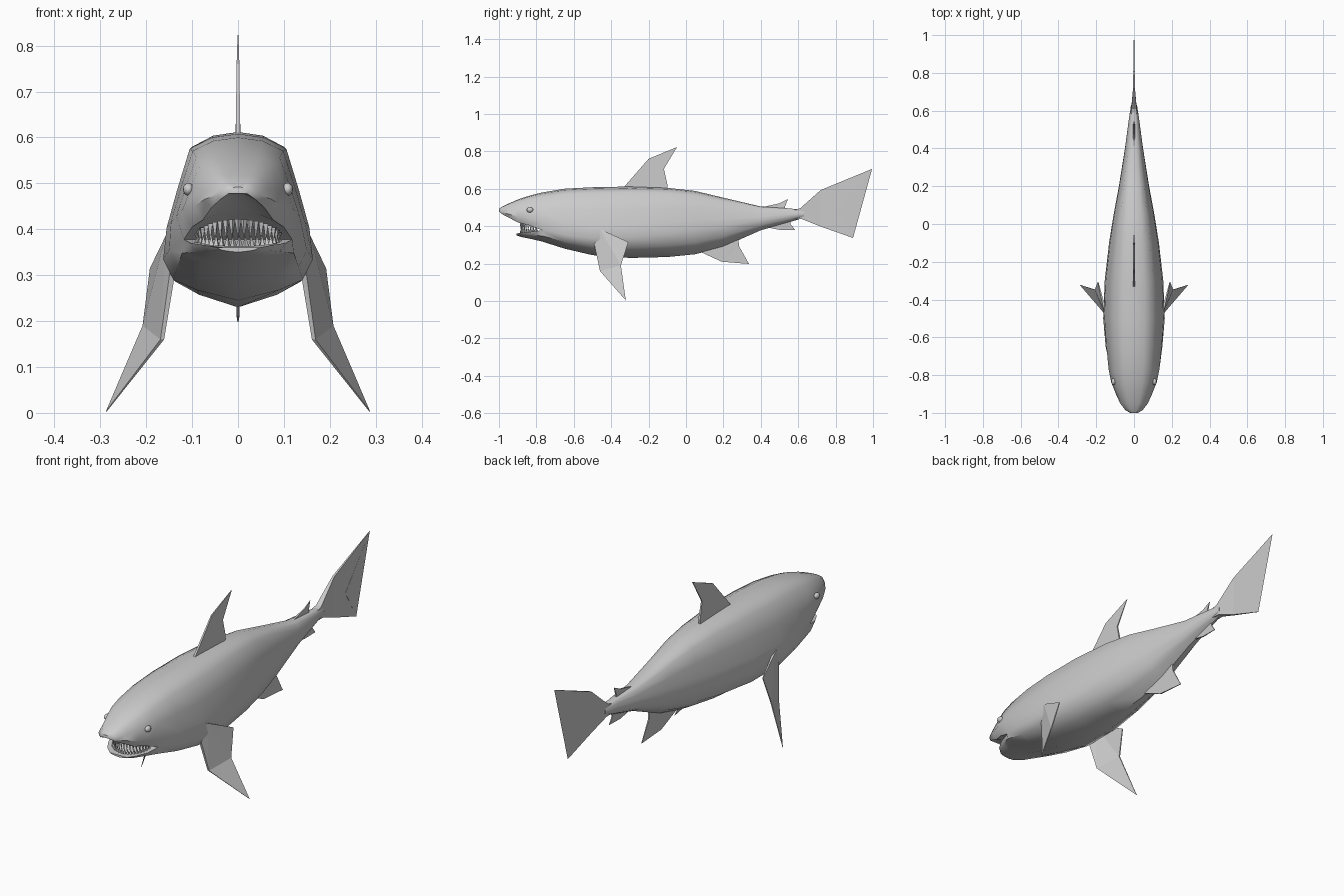
import bpy, bmesh, math
from mathutils import Vector, Matrix

if "Cube" in bpy.data.objects:
    bpy.data.objects.remove(bpy.data.objects["Cube"])

grey = bpy.data.materials.new("shark_grey")
grey.diffuse_color = (0.6, 0.6, 0.6, 1)
grey.use_nodes = True
grey.node_tree.nodes["Principled BSDF"].inputs["Base Color"].default_value = grey.diffuse_color


def finish(bm, name, angle=None):
    bmesh.ops.remove_doubles(bm, verts=bm.verts, dist=0.0002)
    bmesh.ops.recalc_face_normals(bm, faces=bm.faces)
    me = bpy.data.meshes.new(name)
    bm.to_mesh(me)
    bm.free()
    me.materials.append(grey)
    ob = bpy.data.objects.new(name, me)
    bpy.context.collection.objects.link(ob)
    if angle:
        bpy.ops.object.select_all(action='DESELECT')
        ob.select_set(True)
        bpy.context.view_layer.objects.active = ob
        bpy.ops.object.shade_smooth_by_angle(angle=math.radians(angle))
    return ob


# Half cross-section: upper flank (above the lip line) and belly (below it)
UPPER = [(0, 1), (.35, .97), (.65, .88), (.82, .55), (.96, .25)]
LOWER = [(.87, .5), (.55, .25), (0, 0)]


def flank(top, mid, w, wm):
    return [(x * w, mid + h * (top - mid)) for x, h in UPPER] + [(wm, mid)]


def belly(mid, bot, w):
    return [(x * w, bot + h * (mid - bot)) for x, h in LOWER]


def loft(bm, sections, cap_end):
    rings = []
    for y, half in sections:
        ring = half + [(-x, z) for x, z in half[-2:0:-1]]
        rings.append([bm.verts.new((x, y, z)) for x, z in ring])
    for a, b in zip(rings, rings[1:]):
        n = len(a)
        for i in range(n):
            j = (i + 1) % n
            bm.faces.new((a[i], a[j], b[j], b[i]))
    if cap_end:
        bm.faces.new(rings[-1])


# Trunk: y, top, side line, bottom, half width, half width at side line
trunk = [(-.77, .58, .378, .318, .14, .118), (-.65, .6, .355, .28, .152, .15),
         (-.5, .608, .335, .245, .162, .163), (-.3, .612, .34, .23, .155, .155),
         (-.1, .605, .36, .235, .132, .132), (.05, .588, .38, .25, .108, .108),
         (.2, .552, .4, .29, .08, .08), (.4, .505, .43, .378, .048, .048),
         (.55, .495, .455, .42, .028, .028), (.63, .487, .463, .445, .016, .016)]
# Snout: y, top, lip, half width, lip half width
snout = [(-.77, .58, .378, .14, .118), (-.84, .562, .405, .125, .1),
         (-.9, .542, .42, .1, .077), (-.95, .52, .447, .076, .058),
         (-.985, .503, .465, .048, .038), (-1, .492, .478, .022, .02)]
# Jaw: y, lip, bottom, half width, lip half width
jaw = [(-.77, .378, .318, .14, .118), (-.83, .37, .332, .104, .104),
       (-.88, .366, .342, .074, .076), (-.905, .36, .35, .042, .045)]

bm = bmesh.new()
loft(bm, [(y, flank(t, m, w, wm) + belly(m, b, w)) for y, t, m, b, w, wm in trunk], True)
loft(bm, [(y, flank(t, l, w, wl) + [(.6 * wl, l + d), (0, l + d)])
          for i, (y, t, l, w, wl) in enumerate(snout) for d in [0 if i in (0, 5) else .012]], True)
loft(bm, [(y, [(0, l - d), (.6 * wl, l - d), (wl, l)] + belly(l, b, w))
          for i, (y, l, b, w, wl) in enumerate(jaw) for d in [0 if i in (0, 3) else .006]], True)
finish(bm, "body", 50)


def fin(name, pts):
    """Thin blade from (position, half thickness) pairs, thick along x."""
    bm = bmesh.new()
    sides = [[bm.verts.new(Vector(p) + Vector((s * t, 0, 0))) for p, t in pts] for s in (1, -1)]
    a, b = sides
    n = len(a)
    for i in range(n):
        j = (i + 1) % n
        bm.faces.new((a[i], a[j], b[j], b[i]))
    caps = [bm.faces.new(a), bm.faces.new(b[::-1])]
    bmesh.ops.triangulate(bm, faces=caps)
    return finish(bm, name)


# Centre-line fins: y, z, half thickness
centre_fins = {
    "tail_fin": [(.57, .485, .016), (.61, .495, .014), (.72, .593, .005), (.995, .706, .001),
                 (.807, .481, .004), (.893, .337, .001), (.72, .398, .005), (.62, .438, .014),
                 (.57, .44, .016)],
    "dorsal_fin": [(-.34, .6, .005), (-.2, .76, .003), (-.048, .823, .001),
                   (-.118, .706, .003), (-.1, .625, .005), (-.1, .59, .005)],
    "rear_dorsal_fin": [(.4, .5, .005), (.5, .522, .003), (.545, .545, .001),
                        (.53, .505, .004), (.53, .48, .005)],
    "belly_fin": [(.06, .27, .005), (.19, .21, .003), (.337, .198, .001),
                  (.283, .294, .003), (.28, .34, .005)],
    "rear_belly_fin": [(.4, .4, .005), (.5, .38, .003), (.583, .38, .001),
                       (.56, .41, .003), (.56, .44, .005)],
}
for name, pts in centre_fins.items():
    fin(name, [((0, y, z), t) for y, z, t in pts])

# Paired pectoral fins and eyes
pectoral = [((.152, -.46, .385), .006), ((.142, -.492, .31), .006), ((.165, -.46, .16), .004),
            ((.287, -.322, .003), .001), ((.205, -.348, .19), .003), ((.19, -.308, .315), .002)]
for side, s in (("right", 1), ("left", -1)):
    fin("pectoral_fin_" + side, [((s * p[0], p[1], p[2]), t) for p, t in pectoral])
    bm = bmesh.new()
    bmesh.ops.create_uvsphere(bm, u_segments=12, v_segments=8, radius=1,
                              matrix=Matrix.Translation((s * .108, -.834, .487))
                              @ Matrix.Diagonal((.012, .018, .014, 1)))
    finish(bm, "eye_" + side, 60)

# Teeth in two arcs following the lips
for name, up in (("upper_teeth", -1), ("lower_teeth", 1)):
    bm = bmesh.new()
    for i in range(-9, 10):
        a = i * math.radians(8.2) + (math.radians(2) if up > 0 else 0)
        c = math.cos(a)
        x, y = .092 * math.sin(a), -.77 - .112 * c
        base = .382 + .04 * c if up < 0 else .376 - .014 * c
        length = .01 + .036 * c if up < 0 else .008 + .018 * c
        M = Matrix.Translation((x, y, base + up * length / 2)) @ Matrix.Rotation(-a, 4, 'Z')
        if up < 0:
            M = M @ Matrix.Rotation(math.pi, 4, 'X')
        bmesh.ops.create_cone(bm, cap_ends=True, segments=4, radius1=.0075, radius2=0,
                              depth=length, matrix=M)
    finish(bm, name)
